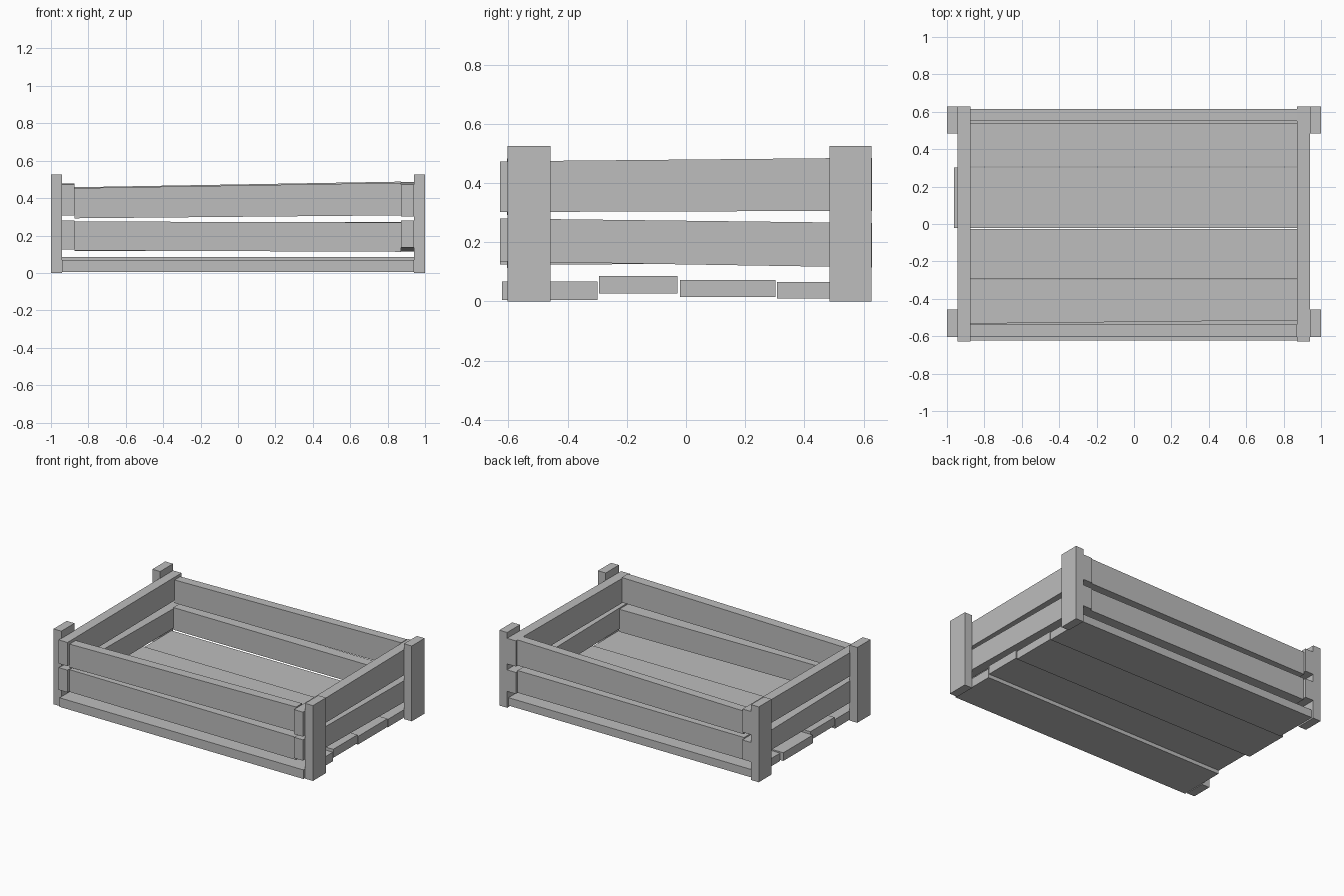
import bpy
import bmesh

cube = bpy.data.objects.get("Cube")
if cube:
    bpy.data.objects.remove(cube)

wood = bpy.data.materials.new("plain_grey")
wood.use_nodes = True
GREY = (0.51, 0.51, 0.51, 1)
wood.diffuse_color = GREY
wood.node_tree.nodes["Principled BSDF"].inputs["Base Color"].default_value = GREY


def plank(name, axis, span, start, end=None):
    """Board along x or y; start and end sections are (side_lo, side_hi, z_lo, z_hi)."""
    bm = bmesh.new()
    rings = []
    for along, (a, b, lo, hi) in zip(span, (start, end or start)):
        corners = ((a, lo), (b, lo), (b, hi), (a, hi))
        rings.append([bm.verts.new((along, s, z) if axis == "x" else (s, along, z))
                      for s, z in corners])
    first, last = rings
    bm.faces.new(first)
    bm.faces.new(last)
    for i in range(4):
        j = (i + 1) % 4
        bm.faces.new((first[i], first[j], last[j], last[i]))
    bmesh.ops.recalc_face_normals(bm, faces=bm.faces)
    mesh = bpy.data.meshes.new(name)
    bm.to_mesh(mesh)
    bm.free()
    mesh.materials.append(wood)
    obj = bpy.data.objects.new(name, mesh)
    bpy.context.collection.objects.link(obj)
    return obj


# Corner posts
for side, x in (("left", (0.94, 1)), ("right", (-1, -0.94))):
    for place, y in (("front", (-0.603, -0.458)), ("back", (0.485, 0.627))):
        plank(f"{place}_{side}_post", "y", y, (*x, 0, 0.525))

# Floor boards, from front to back
floor = ((-0.94, -0.622, -0.298, 0.005, 0.068), (-0.94, -0.293, -0.028, 0.027, 0.086),
         (-0.963, -0.021, 0.303, 0.015, 0.072), (-0.94, 0.307, 0.612, 0.01, 0.065))
for i, (x, *section) in enumerate(floor):
    plank(f"floor_board_{i + 1}", "x", (x, 0.94), section)

# Long side boards, from right end to left end
LONG = (-0.875, 0.872)
plank("front_upper_board", "x", LONG, (-0.605, -0.538, 0.292, 0.453), (-0.605, -0.538, 0.308, 0.482))
plank("front_lower_board", "x", LONG, (-0.605, -0.53, 0.12, 0.275), (-0.605, -0.512, 0.113, 0.27))
plank("back_upper_board", "x", LONG, (0.552, 0.615, 0.297, 0.458), (0.552, 0.615, 0.31, 0.488))
plank("back_lower_board", "x", LONG, (0.537, 0.61, 0.117, 0.272), (0.537, 0.61, 0.117, 0.272))

# Short end boards, from front to back
SHORT = (-0.628, 0.628)
LEFT, RIGHT = (0.872, 0.94), (-0.943, -0.875)
plank("left_upper_board", "y", SHORT, (*LEFT, 0.302, 0.473), (*LEFT, 0.306, 0.485))
plank("left_lower_board", "y", SHORT, (*LEFT, 0.135, 0.28), (*LEFT, 0.115, 0.265))
plank("right_upper_board", "y", SHORT, (*RIGHT, 0.308, 0.473), (*RIGHT, 0.316, 0.478))
plank("right_lower_board", "y", SHORT, (*RIGHT, 0.125, 0.28), (*RIGHT, 0.127, 0.262))
